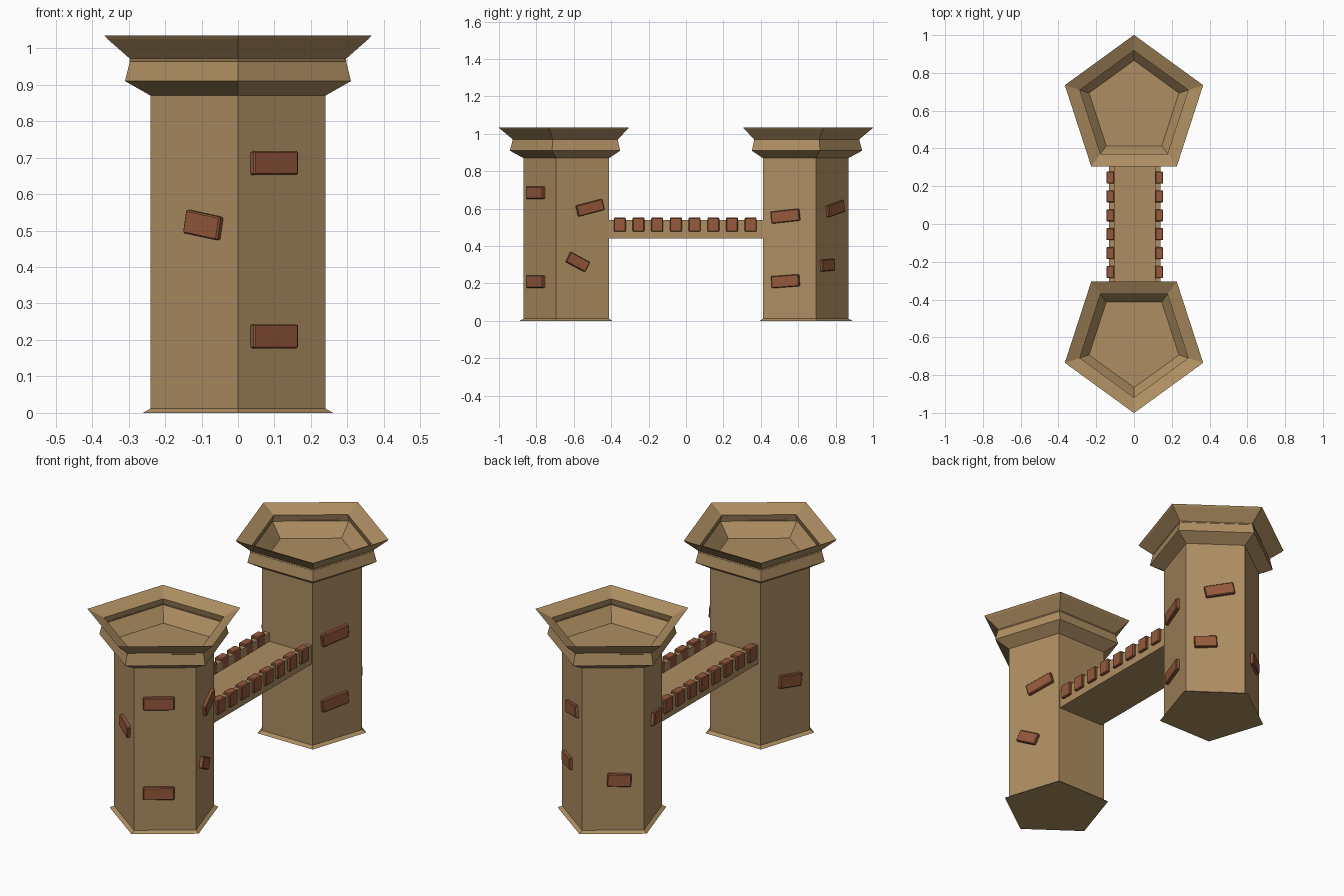
import bpy, bmesh
from math import sin, cos, pi, radians
from mathutils import Matrix, Vector

if "Cube" in bpy.data.objects:
    bpy.data.objects.remove(bpy.data.objects["Cube"])


def material(name, rgb):
    m = bpy.data.materials.new(name)
    m.diffuse_color = (*rgb, 1)
    m.use_nodes = True
    m.node_tree.nodes["Principled BSDF"].inputs["Base Color"].default_value = m.diffuse_color
    return m


STONE = material("sandstone", (0.42, 0.27, 0.12))
BRICK = material("clay_brick", (0.30, 0.10, 0.045))
TOWER_Y, APOTHEM = 0.616, 0.204


def finish(name, bm, mat):
    bmesh.ops.recalc_face_normals(bm, faces=bm.faces)
    me = bpy.data.meshes.new(name)
    bm.to_mesh(me)
    bm.free()
    me.materials.append(mat)
    ob = bpy.data.objects.new(name, me)
    bpy.context.collection.objects.link(ob)
    return ob


def tower(name, side):
    """Five-sided tower, lathed from (radius, height) rings, with a point facing outward."""
    profile = [(0.274, 0), (0.252, 0.012), (0.252, 0.87), (0.326, 0.91), (0.31, 0.97),
               (0.376, 1.025), (0.385, 1.035), (0.302, 1.0), (0.313, 0.965), (0.25, 0.895)]
    bm = bmesh.new()
    rings = []
    for r, z in profile:
        angles = [side * pi / 2 + i * 2 * pi / 5 for i in range(5)]
        rings.append([bm.verts.new((r * cos(a), side * TOWER_Y + r * sin(a), z)) for a in angles])
    for lo, hi in zip(rings, rings[1:]):
        for i in range(5):
            j = (i + 1) % 5
            bm.faces.new((lo[i], lo[j], hi[j], hi[i]))
    bm.faces.new(rings[0][::-1])
    bm.faces.new(rings[-1])
    return finish(name, bm, STONE)


def block(name, size, matrix, bevel=0.004):
    """Slightly bevelled brick."""
    bm = bmesh.new()
    bmesh.ops.create_cube(bm, size=1)
    bmesh.ops.scale(bm, vec=size, verts=bm.verts)
    bmesh.ops.bevel(bm, geom=bm.edges[:], offset=bevel, segments=1, affect='EDGES')
    bmesh.ops.transform(bm, matrix=matrix, verts=bm.verts)
    return finish(name, bm, BRICK)


def wall_brick(name, side, angle, shift, z, length, height, tilt):
    """Brick set in the tower face whose normal points at the given angle."""
    a = radians(angle)
    normal = Vector((cos(a), sin(a), 0))
    along = Vector((-sin(a), cos(a), 0))
    pos = Vector((0, side * TOWER_Y, z)) + normal * (APOTHEM + 0.002) + along * shift
    m = (Matrix.Translation(pos) @ Matrix.Rotation(a, 4, 'Z')
         @ Matrix.Rotation(radians(tilt), 4, 'X'))
    block(name, (0.03, length, height), m)


# towers
tower("front_tower", -1)
tower("back_tower", 1)

# loose bricks: face angle, shift along face, height, length, thickness, tilt
front_bricks = [(-54, -0.03, 0.685, 0.15, 0.066, 0), (-54, -0.03, 0.21, 0.15, 0.066, 0),
                (234, 0.035, 0.515, 0.118, 0.065, -10), (18, 0.04, 0.605, 0.15, 0.06, 14),
                (18, -0.03, 0.315, 0.12, 0.06, -27), (162, 0.025, 0.31, 0.13, 0.066, -8)]
back_bricks = [(-18, -0.02, 0.56, 0.158, 0.064, 6), (-18, -0.02, 0.212, 0.155, 0.064, 4),
               (54, 0.02, 0.60, 0.15, 0.062, 12), (54, -0.05, 0.298, 0.115, 0.062, 3),
               (126, 0.03, 0.28, 0.115, 0.066, -2), (198, 0.035, 0.53, 0.13, 0.066, -12)]
for side, label, bricks in ((-1, "front", front_bricks), (1, "back", back_bricks)):
    for i, b in enumerate(bricks):
        wall_brick(f"{label}_tower_brick_{i + 1}", side, *b)

# bridge: trough section swept between the towers
CX = 0.004
section = [(-0.137, 0.44), (0.137, 0.44), (0.137, 0.54), (0.108, 0.54),
           (0.108, 0.495), (-0.108, 0.495), (-0.108, 0.54), (-0.137, 0.54)]
bm = bmesh.new()
ends = [[bm.verts.new((CX + x, y, z)) for x, z in section] for y in (-0.415, 0.415)]
for i in range(len(section)):
    j = (i + 1) % len(section)
    bm.faces.new((ends[0][i], ends[0][j], ends[1][j], ends[1][i]))
for e in ends:
    bm.faces.new(e)
finish("bridge", bm, STONE)

# parapet blocks along both bridge edges
for s, label in ((-1, "left"), (1, "right")):
    for i in range(8):
        pos = (CX + s * 0.129, -0.354 + 0.1 * i, 0.515)
        block(f"{label}_parapet_block_{i + 1}", (0.043, 0.064, 0.075), Matrix.Translation(pos))
